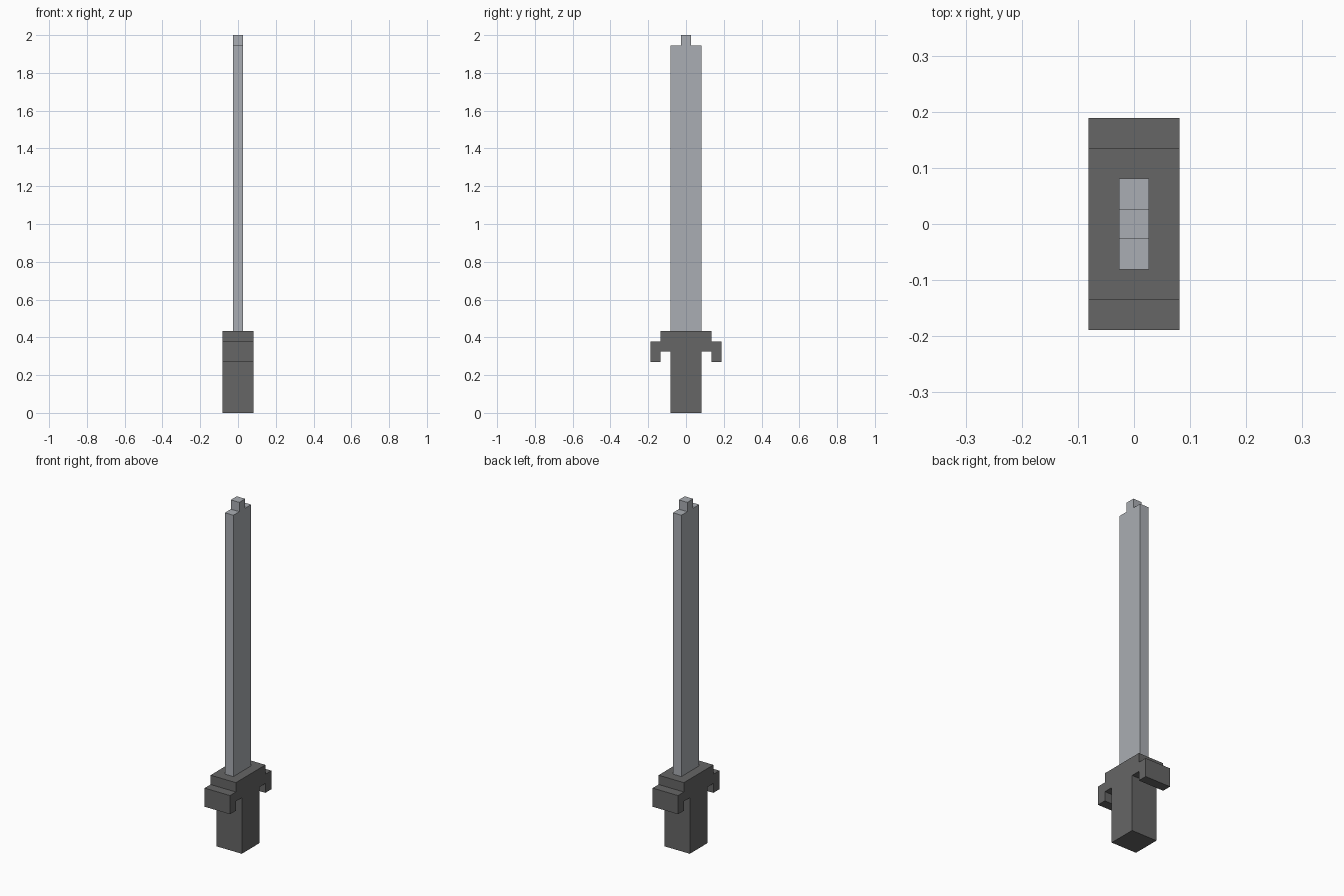
import bpy
import bmesh

U = 2 / 37  # block size: the sword is 37 blocks tall

if "Cube" in bpy.data.objects:
    bpy.data.objects.remove(bpy.data.objects["Cube"])


def make_material(name, rgb):
    mat = bpy.data.materials.new(name)
    mat.use_nodes = True
    mat.diffuse_color = (*rgb, 1)
    mat.node_tree.nodes["Principled BSDF"].inputs["Base Color"].default_value = (*rgb, 1)
    return mat


def extruded_profile(name, half, width, mat):
    """Mirror a half outline (y, z in blocks) and extrude it along x."""
    outline = half + [(-y, z) for y, z in reversed(half)]
    bm = bmesh.new()
    face = bm.faces.new([bm.verts.new((-width / 2 * U, y * U, z * U)) for y, z in outline])
    result = bmesh.ops.extrude_face_region(bm, geom=[face])
    verts = [v for v in result["geom"] if isinstance(v, bmesh.types.BMVert)]
    bmesh.ops.translate(bm, verts=verts, vec=(width * U, 0, 0))
    bmesh.ops.recalc_face_normals(bm, faces=bm.faces)
    mesh = bpy.data.meshes.new(name)
    bm.to_mesh(mesh)
    bm.free()
    mesh.materials.append(mat)
    obj = bpy.data.objects.new(name, mesh)
    bpy.context.collection.objects.link(obj)
    return obj


steel = make_material("light steel grey", (0.402, 0.423, 0.451))
iron = make_material("dark grey", (0.133, 0.133, 0.133))

# Grip and stepped crossguard with drooping ends
extruded_profile("hilt", [(1.5, 0), (1.5, 6), (2.5, 6), (2.5, 5), (3.5, 5),
                          (3.5, 7), (2.5, 7), (2.5, 8)], 3, iron)

# Thin blade with a stepped tip
extruded_profile("blade", [(1.5, 8), (1.5, 36), (0.5, 36), (0.5, 37)], 1, steel)
